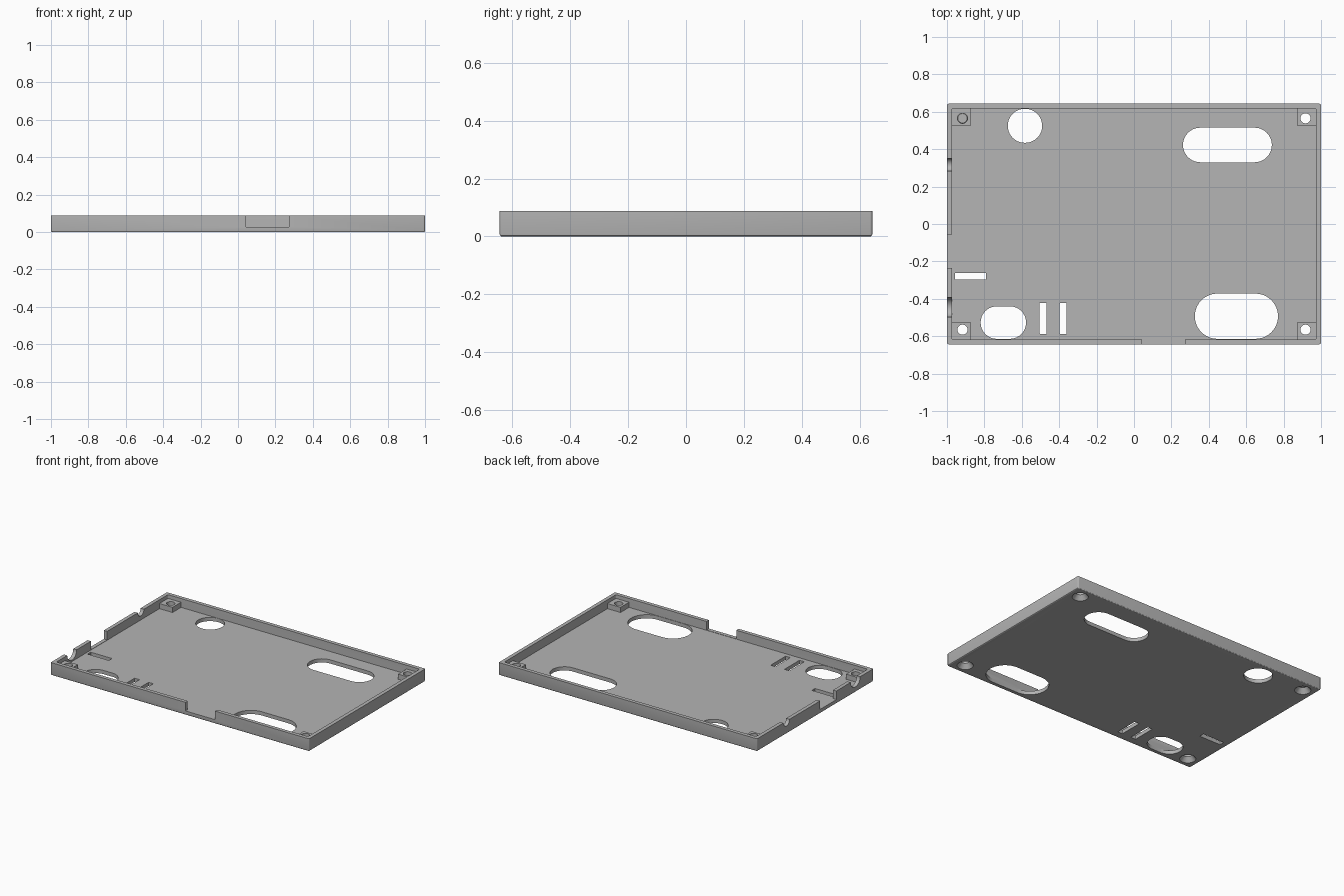
import bpy, bmesh, math
from mathutils import Matrix

default = bpy.data.objects.get("Cube")
if default:
    bpy.data.objects.remove(default, do_unlink=True)

L, W, H = 1.0, 0.643, 0.088      # half length, half width, height
FLOOR, WALL = 0.026, 0.026

grey = bpy.data.materials.new("plain_grey")
grey.use_nodes = True
colour = (0.46, 0.46, 0.46, 1)
grey.diffuse_color = colour
grey.node_tree.nodes["Principled BSDF"].inputs["Base Color"].default_value = colour


def finish(name, bm):
    bmesh.ops.recalc_face_normals(bm, faces=bm.faces)
    mesh = bpy.data.meshes.new(name)
    bm.to_mesh(mesh)
    bm.free()
    mesh.materials.append(grey)
    obj = bpy.data.objects.new(name, mesh)
    bpy.context.collection.objects.link(obj)
    return obj


def prism(name, points, z0, z1):
    """Upright solid with the given outline."""
    bm = bmesh.new()
    base = bm.faces.new([bm.verts.new((x, y, z0)) for x, y in points])
    side = bmesh.ops.extrude_face_region(bm, geom=[base])["geom"]
    verts = [v for v in side if isinstance(v, bmesh.types.BMVert)]
    bmesh.ops.translate(bm, verts=verts, vec=(0, 0, z1 - z0))
    return finish(name, bm)


def rounded(x0, x1, y0, y1, r, steps=6):
    """Outline of a rectangle with rounded corners."""
    corners = [(x1 - r, y1 - r), (x0 + r, y1 - r), (x0 + r, y0 + r), (x1 - r, y0 + r)]
    points = []
    for i, (cx, cy) in enumerate(corners):
        for k in range(steps + 1):
            a = math.pi / 2 * (i + k / steps)
            p = (cx + r * math.cos(a), cy + r * math.sin(a))
            if not points or math.dist(p, points[-1]) > 1e-5:
                points.append(p)
    if math.dist(points[0], points[-1]) < 1e-5:
        points.pop()
    return points


def box(name, x0, x1, y0, y1, z0, z1):
    return prism(name, [(x0, y0), (x1, y0), (x1, y1), (x0, y1)], z0, z1)


def cone(name, loc, r1, r2, depth, axis="Z"):
    bm = bmesh.new()
    turn = Matrix.Rotation(math.pi / 2, 4, "Y") if axis == "X" else Matrix()
    bmesh.ops.create_cone(bm, cap_ends=True, segments=40, radius1=r1, radius2=r2,
                          depth=depth, matrix=Matrix.Translation(loc) @ turn)
    return finish(name, bm)


# Outer shell with a softened lower edge
tray = prism("enclosure_tray", rounded(-L, L, -W, W, 0.008, 4), 0, H)
bm = bmesh.new()
bm.from_mesh(tray.data)
lower = [e for e in bm.edges if all(v.co.z < 0.001 for v in e.verts)]
bmesh.ops.bevel(bm, geom=lower, offset=0.007, segments=3, profile=0.5, affect="EDGES")
bm.to_mesh(tray.data)
bm.free()


def combine(tool, operation="DIFFERENCE"):
    mod = tray.modifiers.new(tool.name, "BOOLEAN")
    mod.operation, mod.solver, mod.object = operation, "EXACT", tool
    bpy.context.view_layer.objects.active = tray
    bpy.ops.object.modifier_apply(modifier=mod.name)
    bpy.data.objects.remove(tool, do_unlink=True)


# Inner pocket
combine(prism("pocket", rounded(WALL - L, L - WALL, WALL - W, W - WALL, 0.009, 4), FLOOR, H + 0.1))

# Corner standoffs with countersunk screw holes
for sx in (-1, 1):
    for sy in (-1, 1):
        xs = sorted((sx * 0.873, sx * 0.985))
        ys = sorted((sy * 0.523, sy * 0.63))
        combine(box("standoff", *xs, *ys, 0.015, 0.062), "UNION")
        x, y = sx * 0.917, sy * 0.565
        combine(cone("screw_hole", (x, y, 0.05), 0.027, 0.027, 0.2))
        combine(cone("countersink", (x, y, 0.016), 0.053, 0.025, 0.036))

# Openings through the floor: x range, y range, corner radius
openings = [
    (-0.675, -0.491, 0.434, 0.616, 0.0909),
    (0.262, 0.737, 0.33, 0.515, 0.0924),
    (0.325, 0.77, -0.614, -0.372, 0.1209),
    (-0.82, -0.577, -0.614, -0.44, 0.0869),
    (-0.957, -0.791, -0.297, -0.262, 0.003),
    (-0.505, -0.467, -0.587, -0.422, 0.003),
    (-0.397, -0.36, -0.587, -0.422, 0.003),
]
for opening in openings:
    combine(prism("floor_opening", rounded(*opening, 10), -0.1, 0.05))

# Connector gaps in the front and side walls
combine(box("front_gap", 0.043, 0.273, -W - 0.1, -W + 0.05, 0.028, H + 0.1))
combine(box("side_gap", -L - 0.1, -L + 0.05, -0.235, -0.055, 0.028, H + 0.1))
for y, r in ((0.317, 0.034), (-0.445, 0.052)):
    combine(cone("side_notch", (-L, y, H), r, r, 0.1, "X"))

# Smooth curved walls, keep sharp edges
bpy.ops.object.select_all(action="DESELECT")
tray.select_set(True)
bpy.context.view_layer.objects.active = tray
bpy.ops.object.shade_smooth_by_angle(angle=math.radians(30))
